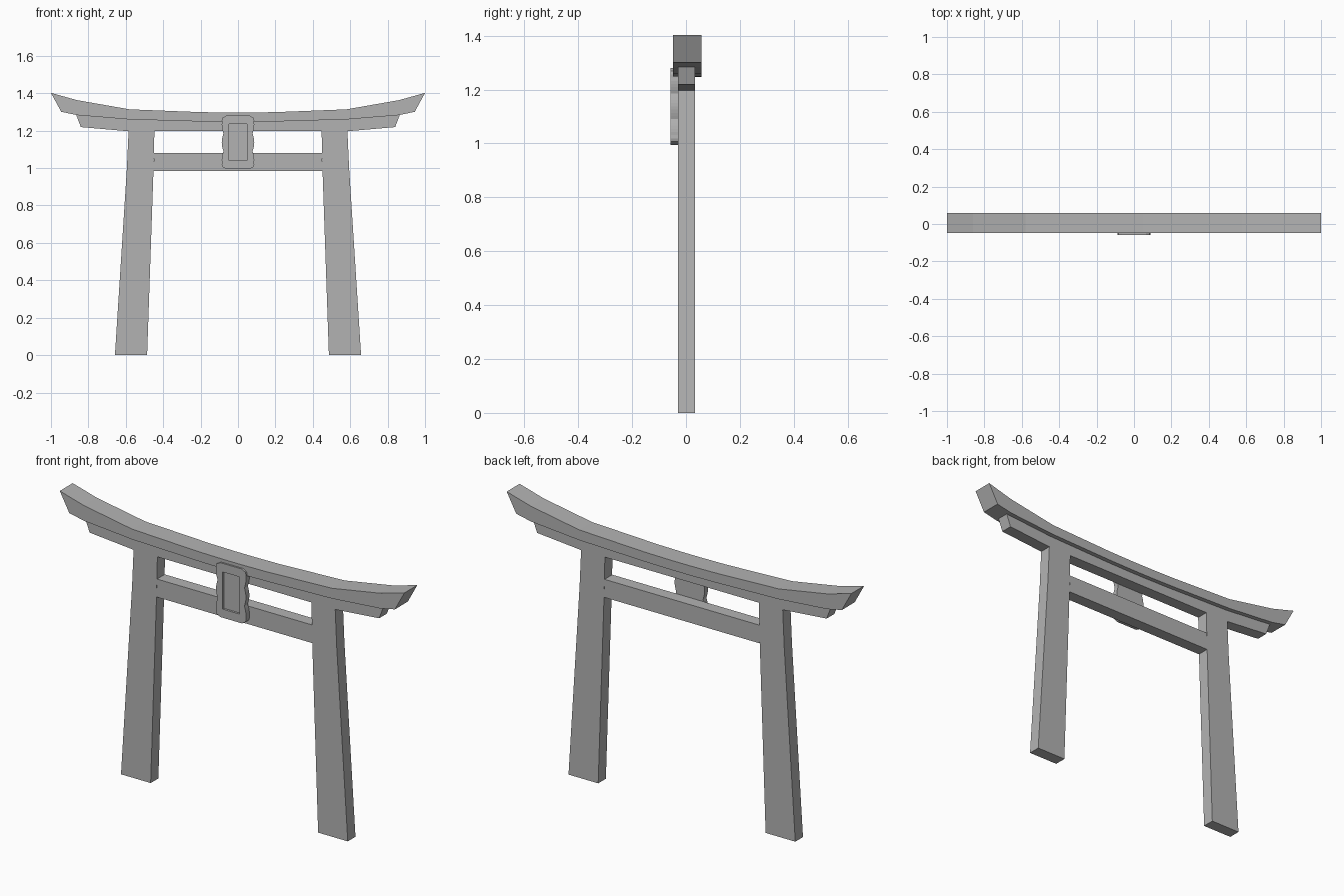
import bpy, bmesh, math

if "Cube" in bpy.data.objects:
    bpy.data.objects.remove(bpy.data.objects["Cube"])

grey = bpy.data.materials.new("stone_grey")
grey.diffuse_color = (0.45, 0.45, 0.45, 1)
grey.use_nodes = True
grey.node_tree.nodes["Principled BSDF"].inputs["Base Color"].default_value = grey.diffuse_color


def extrude(name, outline, y0, y1):
    """Prism from an x-z outline, running from y0 (front) to y1 (back)."""
    bm = bmesh.new()
    front = bm.faces.new([bm.verts.new((x, y0, z)) for x, z in outline])
    ext = bmesh.ops.extrude_face_region(bm, geom=[front], use_keep_orig=True)
    verts = [v for v in ext["geom"] if isinstance(v, bmesh.types.BMVert)]
    bmesh.ops.translate(bm, verts=verts, vec=(0, y1 - y0, 0))
    bmesh.ops.recalc_face_normals(bm, faces=bm.faces)
    mesh = bpy.data.meshes.new(name)
    bm.to_mesh(mesh)
    bm.free()
    mesh.materials.append(grey)
    obj = bpy.data.objects.new(name, mesh)
    bpy.context.collection.objects.link(obj)
    return obj


def mirrored(half):
    """Left half of a line, from the end to the middle, plus its mirror."""
    return half + [(-x, z) for x, z in reversed(half)]


FRONT, BACK = -0.03, 0.034

# Curved top beam
roof_top = mirrored([(-1, 1.402), (-0.86, 1.363), (-0.58, 1.314), (-0.2, 1.299), (-0.05, 1.297)])
roof_under = mirrored([(-0.945, 1.301), (-0.86, 1.283), (-0.58, 1.260), (-0.2, 1.249), (-0.05, 1.247)])
extrude("top_beam", roof_top + roof_under[::-1], -0.049, 0.058)

# Lintel tucked under the top beam
lintel_top = mirrored([(-0.865, 1.284), (-0.58, 1.260), (-0.2, 1.249), (-0.05, 1.247)])
lintel_under = mirrored([(-0.84, 1.219), (-0.585, 1.197)])
extrude("lintel", lintel_top + lintel_under[::-1], FRONT, BACK)

# Leaning pillars
for side, s in (("left", -1), ("right", 1)):
    pillar = [(0.658, 0), (0.594, 1.0), (0.585, 1.197), (0.447, 1.197), (0.452, 0.985), (0.486, 0)]
    extrude(side + "_pillar", [(s * x, z) for x, z in pillar], FRONT, BACK)

# Tie beam between the pillars
extrude("tie_beam", [(-0.452, 0.985), (0.452, 0.985), (0.449, 1.08), (-0.449, 1.08)], FRONT, BACK)

# Scalloped plaque: three lobes down each side, rounded corners
Z0, Z1 = 0.995, 1.28
right = []
steps = 24
for i in range(steps + 1):
    t = i / steps
    z = Z0 + (Z1 - Z0) * t
    edge = min(z - Z0, Z1 - z)
    x = 0.078 + 0.009 * abs(math.sin(3 * math.pi * t))
    r = 0.024
    if edge < r:
        x = 0.087 - r + math.sqrt(r * r - (r - edge) ** 2)
    right.append((x, z))
outline = right + [(-x, z) for x, z in reversed(right)]
plaque = extrude("plaque", outline, -0.058, FRONT)

# Sunken rectangular panel in the plaque
cutter = extrude("panel_cutter", [(-0.048, 1.04), (0.048, 1.04), (0.048, 1.235), (-0.048, 1.235)], -0.08, -0.047)
cutter.hide_render = True
cutter.hide_set(True)
cut = plaque.modifiers.new("sunken_panel", "BOOLEAN")
cut.operation = "DIFFERENCE"
cut.solver = "EXACT"
cut.object = cutter
